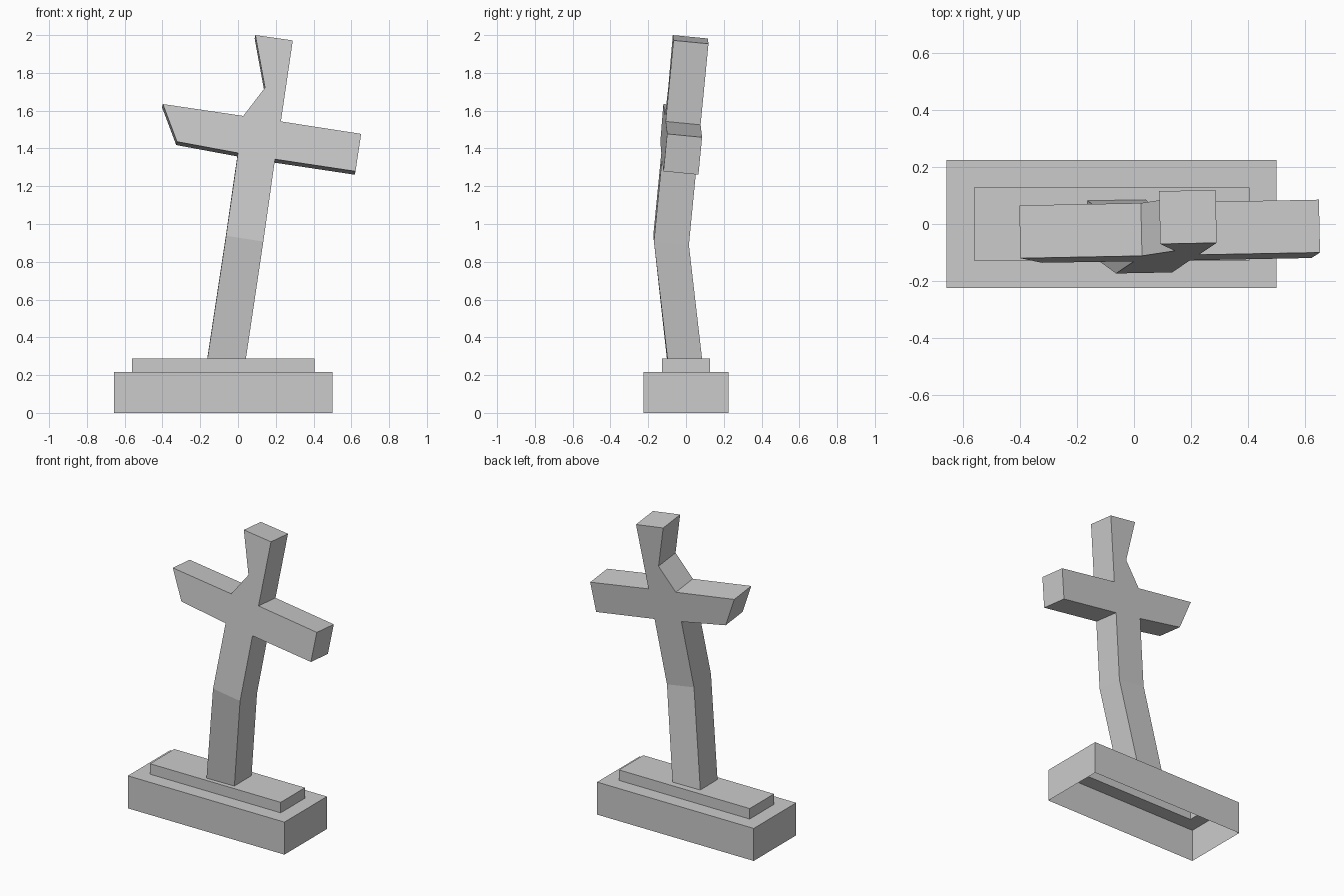
import bpy, bmesh
from mathutils import Vector

if "Cube" in bpy.data.objects:
    bpy.data.objects.remove(bpy.data.objects["Cube"])


def finish(name, bm):
    mesh = bpy.data.meshes.new(name)
    bm.to_mesh(mesh)
    bm.free()
    obj = bpy.data.objects.new(name, mesh)
    bpy.context.collection.objects.link(obj)
    return obj


# Stepped plinth: hollow shell, open underneath
def ring(bm, x0, x1, y, z):
    return [bm.verts.new(p) for p in ((x0, -y, z), (x1, -y, z), (x1, y, z), (x0, y, z))]


bm = bmesh.new()
levels = [(-0.657, 0.5, 0.224, 0.0), (-0.657, 0.5, 0.224, 0.217),
          (-0.56, 0.405, 0.128, 0.217), (-0.56, 0.405, 0.128, 0.287)]
rings = [ring(bm, *lv) for lv in levels]
for a, b in zip(rings, rings[1:]):
    for i in range(4):
        j = (i + 1) % 4
        bm.faces.new((a[i], a[j], b[j], b[i]))
bm.faces.new(rings[-1])
finish("plinth", bm)

# Leaning cross: front outline on a tilted plane, bent halfway down the post
upper = [(-0.063, 0.938), (0.134, 0.907), (0.196, 1.343), (0.622, 1.279),
         (0.652, 1.477), (0.227, 1.543), (0.29, 1.972), (0.092, 2.0),
         (0.143, 1.722), (0.028, 1.572), (-0.398, 1.635), (-0.323, 1.436), (0.0, 1.376)]
thickness = Vector((-0.004, 0.185, -0.018))

bm = bmesh.new()
front = [bm.verts.new((x, -0.258 + 0.033 * x + 0.0925 * z, z)) for x, z in upper]
foot = [bm.verts.new(p) for p in ((-0.162, -0.101, 0.285), (0.038, -0.095, 0.262))]
faces = [bm.faces.new(front), bm.faces.new((foot[0], foot[1], front[1], front[0]))]
extruded = bmesh.ops.extrude_face_region(bm, geom=faces, use_keep_orig=True)
moved = [g for g in extruded["geom"] if isinstance(g, bmesh.types.BMVert)]
bmesh.ops.translate(bm, verts=moved, vec=thickness)
bmesh.ops.recalc_face_normals(bm, faces=bm.faces)
finish("leaning_cross", bm)
